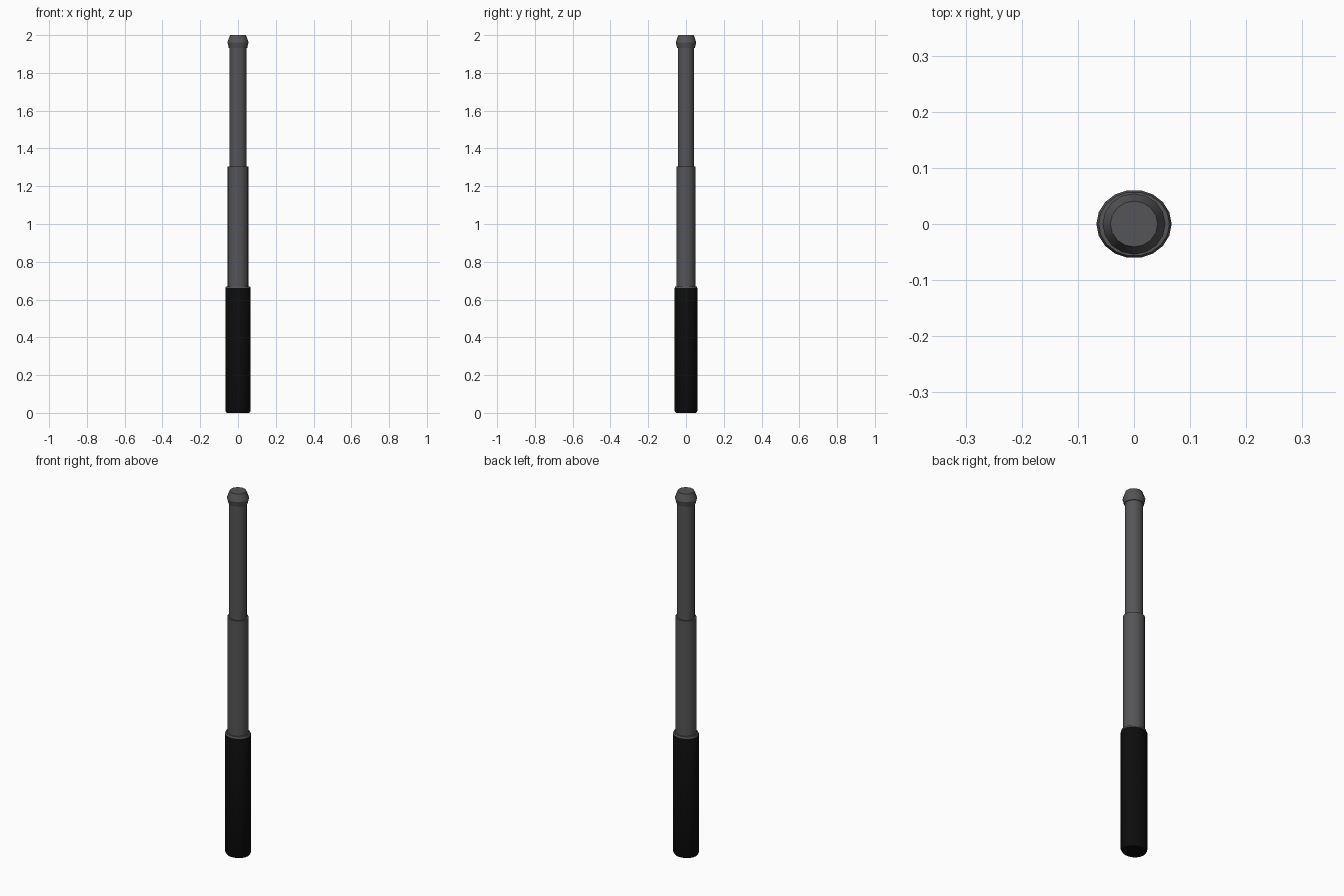
import bpy, bmesh, math

if "Cube" in bpy.data.objects:
    bpy.data.objects.remove(bpy.data.objects["Cube"])

def material(name, c):
    m = bpy.data.materials.new(name)
    m.diffuse_color = (*c, 1)
    m.use_nodes = True
    m.node_tree.nodes["Principled BSDF"].inputs["Base Color"].default_value = m.diffuse_color
    return m

steel = material("dark steel grey", (0.09, 0.09, 0.095))
rubber = material("black rubber", (0.004, 0.004, 0.004))

def lathe(name, profile, sides, mats, sy=1.0, cy=0.0, angle=35):
    """Closed turned part from (radius, z) points, capped at both ends."""
    bm = bmesh.new()
    rings = []
    for r, z in profile:
        rings.append([bm.verts.new((r * math.cos(2 * math.pi * i / sides),
                                    cy + r * sy * math.sin(2 * math.pi * i / sides), z))
                      for i in range(sides)])
    for a, b in zip(rings, rings[1:]):
        for i in range(sides):
            j = (i + 1) % sides
            bm.faces.new((a[i], a[j], b[j], b[i]))
    bm.faces.new(rings[0][::-1])
    bm.faces.new(rings[-1])
    me = bpy.data.meshes.new(name)
    bm.to_mesh(me)
    bm.free()
    ob = bpy.data.objects.new(name, me)
    bpy.context.collection.objects.link(ob)
    for m in mats:
        me.materials.append(m)
    bpy.context.view_layer.objects.active = ob
    ob.select_set(True)
    bpy.ops.object.shade_smooth_by_angle(angle=math.radians(angle))
    ob.select_set(False)
    return ob

# Slightly oval rubber grip, with a steel top rim
grip = lathe("grip", [(0.060, 0), (0.067, 0.012), (0.067, 0.66), (0.063, 0.67)],
             18, [rubber, steel], sy=0.91)
for p in grip.data.polygons:
    if p.normal.z > 0.3:
        p.material_index = 1

# Telescoping shaft sections
lathe("middle_shaft", [(0.055, 0.6), (0.055, 1.305)], 18, [steel], sy=0.94)
lathe("upper_shaft", [(0.045, 1.25), (0.045, 1.95)], 18, [steel], sy=0.96)

# Rounded striking tip
lathe("tip", [(0.049, 1.933), (0.056, 1.962), (0.042, 2.0)], 16, [steel], sy=0.97, angle=25)
